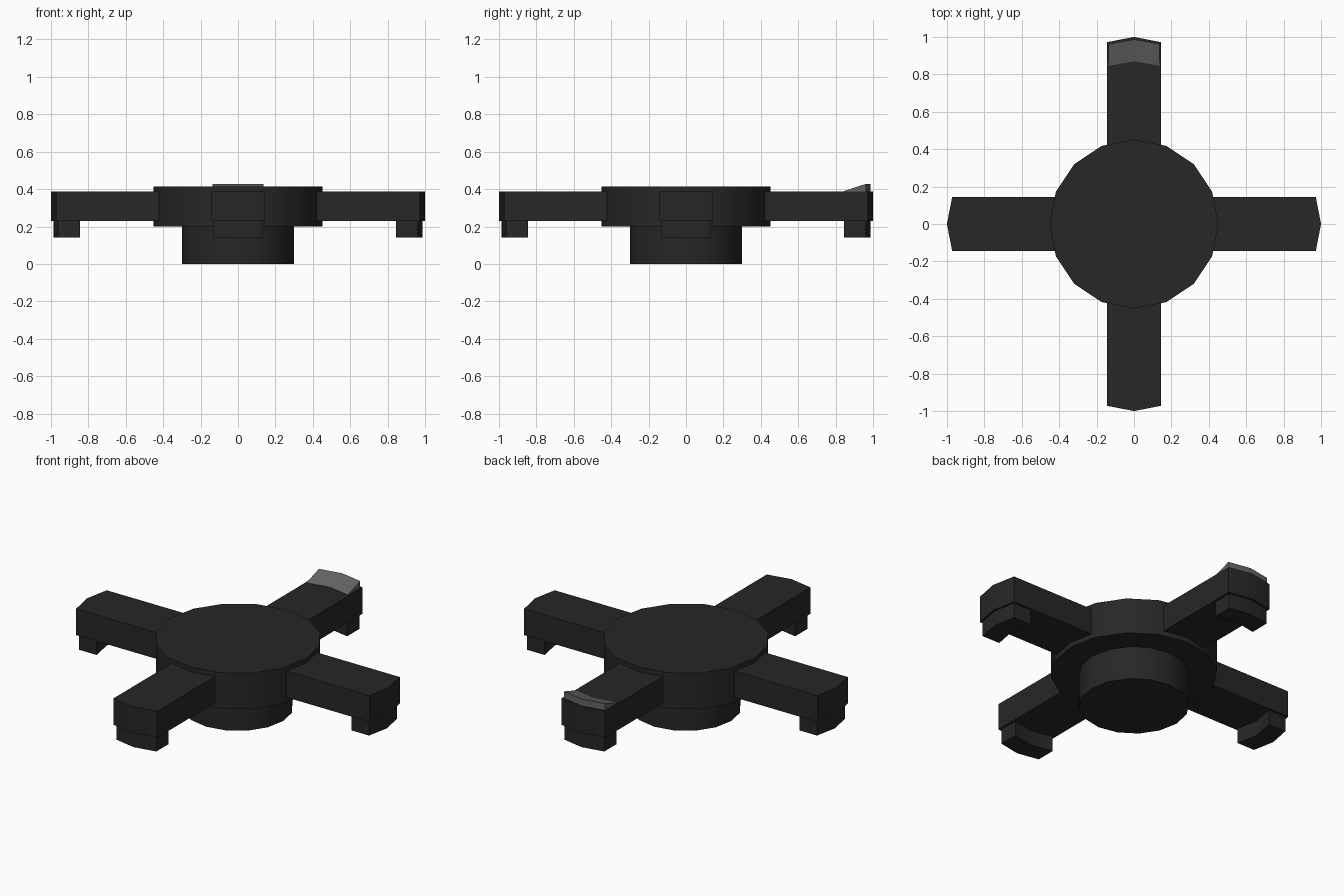
import bpy, bmesh, math
from mathutils import Matrix

if "Cube" in bpy.data.objects:
    bpy.data.objects.remove(bpy.data.objects["Cube"])


def material(name, v):
    m = bpy.data.materials.new(name)
    m.diffuse_color = (v, v, v, 1)
    m.use_nodes = True
    m.node_tree.nodes["Principled BSDF"].inputs["Base Color"].default_value = m.diffuse_color
    return m


DARK = material("dark_plastic", 0.02)
GREY = material("grey_marker", 0.13)


def finish(bm, name, mat):
    bmesh.ops.recalc_face_normals(bm, faces=bm.faces)
    me = bpy.data.meshes.new(name)
    bm.to_mesh(me)
    bm.free()
    ob = bpy.data.objects.new(name, me)
    bpy.context.collection.objects.link(ob)
    me.materials.append(mat)
    bpy.ops.object.select_all(action='DESELECT')
    ob.select_set(True)
    bpy.context.view_layer.objects.active = ob
    bpy.ops.object.shade_smooth_by_angle(angle=math.radians(30))
    return ob


def block(name, half, inner, outer, z0, z1_inner, z1_outer, turn, mat):
    """Chevron-ended block along +y; inner/outer = (y at sides, y at centre)."""
    outline = [(-half, inner[0], z1_inner), (0, inner[1], z1_inner), (half, inner[0], z1_inner),
               (half, outer[0], z1_outer), (0, outer[1], z1_outer), (-half, outer[0], z1_outer)]
    bm = bmesh.new()
    low = [bm.verts.new((x, y, z0)) for x, y, z in outline]
    top = [bm.verts.new(p) for p in outline]
    for i in range(6):
        j = (i + 1) % 6
        bm.faces.new((low[i], low[j], top[j], top[i]))
    # caps split along the centre line
    for ring in (low, top):
        bm.faces.new([ring[k] for k in (0, 1, 4, 5)])
        bm.faces.new([ring[k] for k in (1, 2, 3, 4)])
    bmesh.ops.rotate(bm, verts=bm.verts, matrix=Matrix.Rotation(turn, 3, 'Z'))
    return finish(bm, name, mat)


# Hub: 16-sided stepped profile, narrow base under a wide disc
bm = bmesh.new()
rings = []
for r, z in [(0.3, 0), (0.3, 0.2), (0.452, 0.2), (0.452, 0.415)]:
    rings.append([bm.verts.new((r * math.cos(i * math.pi / 8), r * math.sin(i * math.pi / 8), z))
                  for i in range(16)])
for a, b in zip(rings, rings[1:]):
    for i in range(16):
        j = (i + 1) % 16
        bm.faces.new((a[i], a[j], b[j], b[i]))
bm.faces.new(rings[0])
bm.faces.new(rings[-1])
finish(bm, "hub", DARK)

# Four arms, each with a curved foot under the tip
for k, side in enumerate(("back", "left", "front", "right")):
    turn = k * math.pi / 2
    block(side + "_arm", 0.145, (0.4, 0.4), (0.972, 1.0), 0.23, 0.388, 0.388, turn, DARK)
    block(side + "_foot", 0.132, (0.845, 0.87), (0.962, 0.987), 0.14, 0.235, 0.235, turn, DARK)

# Sloped grey marker on the back arm
block("marker_wedge", 0.137, (0.845, 0.87), (0.962, 0.987), 0.38, 0.39, 0.428, 0, GREY)
